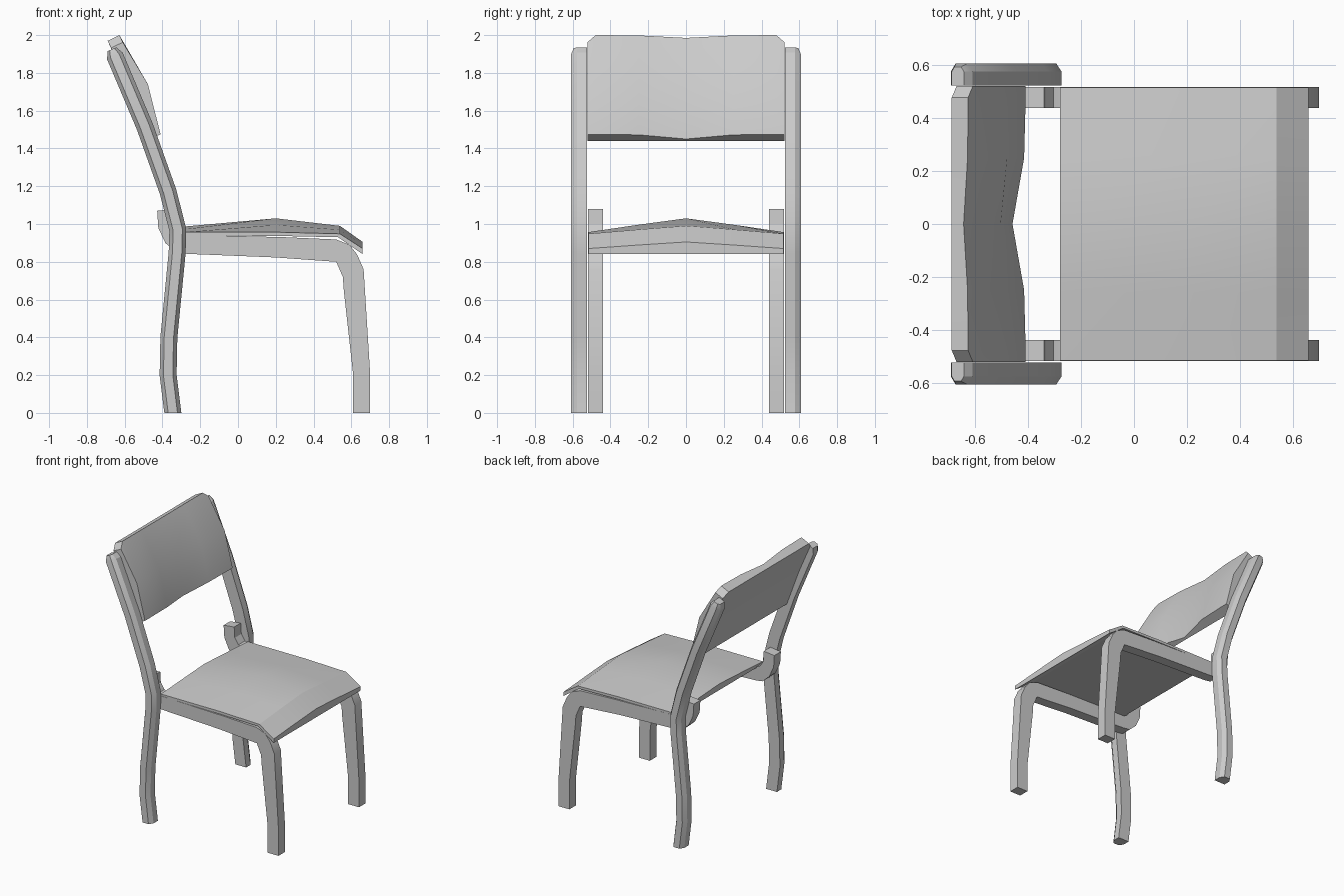
import bpy, bmesh
from math import radians
from mathutils import Vector

if "Cube" in bpy.data.objects:
    bpy.data.objects.remove(bpy.data.objects["Cube"])


def loft(name, rings, mirror=False):
    """Skin a list of equal-length closed rings and cap both ends."""
    bm = bmesh.new()
    vr = [[bm.verts.new(p) for p in r] for r in rings]
    n = len(vr[0])
    for a, b in zip(vr, vr[1:]):
        for i in range(n):
            j = (i + 1) % n
            bm.faces.new((a[i], a[j], b[j], b[i]))
    bm.faces.new(vr[0][::-1])
    bm.faces.new(vr[-1])
    bmesh.ops.recalc_face_normals(bm, faces=bm.faces)
    me = bpy.data.meshes.new(name)
    bm.to_mesh(me)
    bm.free()
    ob = bpy.data.objects.new(name, me)
    bpy.context.collection.objects.link(ob)
    if mirror:
        m = ob.modifiers.new("Mirror", 'MIRROR')
        m.use_axis = (False, True, False)
    bpy.ops.object.select_all(action='DESELECT')
    ob.select_set(True)
    bpy.context.view_layer.objects.active = ob
    bpy.ops.object.shade_smooth_by_angle(angle=radians(25))
    return ob


# Rear legs: six-sided section (outer edges chamfered) swept along a bent path
path = [(-.345, 0), (-.37, .2), (-.366, .4), (-.322, .85), (-.319, .97),
        (-.37, 1.17), (-.493, 1.515), (-.652, 1.89), (-.667, 1.925)]
half = [.045] * 8 + [.025]
rings = []
for i, (x, z) in enumerate(path):
    a, b = path[max(i - 1, 0)], path[min(i + 1, len(path) - 1)]
    t = Vector((b[0] - a[0], b[1] - a[1])).normalized()
    if i == 0:
        t = Vector((0, 1))
    nx, nz = t.y, -t.x
    h = half[i]
    yo = .608 if i < 8 else .595
    sec = [(-h, .525), (h, .525), (h, .577), (h * .55, yo), (-h * .55, yo), (-h, .577)]
    rings.append([(x + nx * s, y, z + nz * s) for s, y in sec])
loft("rear_leg", rings, True)

# Front legs: one bent strip forming leg, side rail and rear upturned hook
rail = [(.61, 0), (.61, .2), (.56, .65), (.555, .72), (.52, .80), (.2, .823),
        (-.27, .842), (-.33, .85), (-.385, .90), (-.422, .98), (-.428, 1.07),
        (-.34, 1.08), (-.335, 1.0), (-.305, .955), (-.27, .943), (.25, .93),
        (.52, .918), (.59, .89), (.63, .84), (.665, .76), (.70, .2), (.70, 0)]
loft("front_leg_and_rail", [[(x, y, z) for x, z in rail] for y in (.44, .518)], True)

# Seat: crowned top, flat underside, drooping front lip
edge = [(-.28, .957), (.2, .957), (.54, .948), (.66, .87)]
crown = [.03, .073, .042, .035]
under = [(.66, .84), (.53, .93), (.2, .937), (-.28, .94)]
loft("seat", [[(x, y, z + c * k) for (x, z), c in zip(edge, crown)] +
              [(x, y, z) for x, z in under]
              for y, k in ((-.517, 0), (-.26, .52), (0, 1), (.26, .52), (.517, 0))])

# Backrest: hollowed front face, flat back, clipped upper corners
rings = []
for y, d, drop in ((-.522, 0, 1), (-.478, 0, 0), (-.25, .12, 0), (0, 1, 0),
                   (.25, .12, 0), (.478, 0, 0), (.522, 0, 1)):
    dx, dz = .018 * drop, -.038 * drop
    rings.append([(-.41 - .05 * d, y, 1.475 - .025 * d),
                  (-.477 - .028 * d, y, 1.74),
                  (-.628 - .017 * d + dx, y, 2.0 - .015 * d + dz),
                  (-.69 + dx, y, 1.97 + dz),
                  (-.575, y, 1.71),
                  (-.475, y, 1.44)])
loft("backrest", rings)
